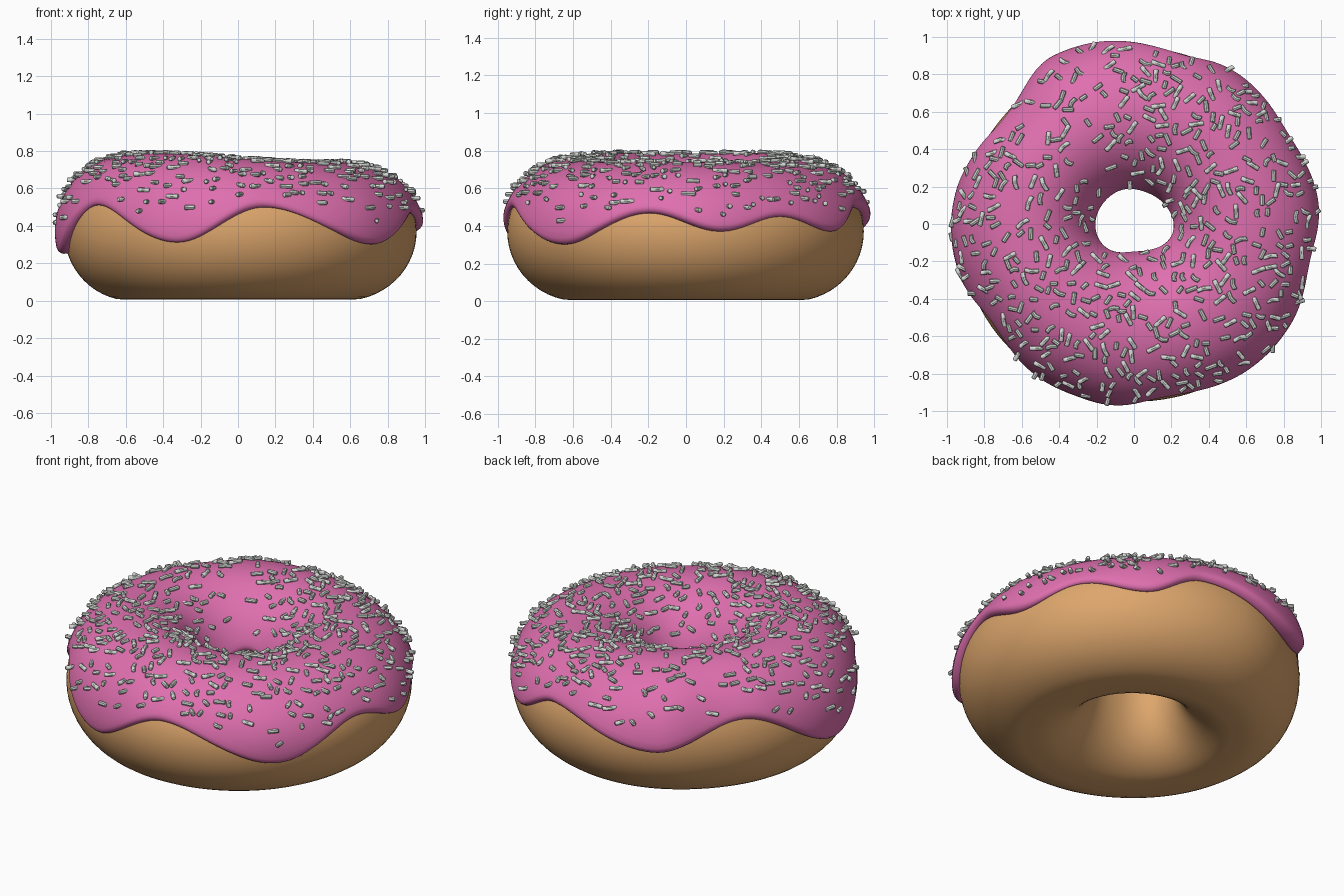
import bpy, bmesh, math, random
from mathutils import Vector, Matrix

if "Cube" in bpy.data.objects:
    bpy.data.objects.remove(bpy.data.objects["Cube"])

random.seed(7)
R, ZC = 0.57, 0.37          # tube centre radius and height


def material(name, rgb):
    m = bpy.data.materials.new(name)
    m.diffuse_color = (*rgb, 1)
    m.use_nodes = True
    m.node_tree.nodes["Principled BSDF"].inputs["Base Color"].default_value = m.diffuse_color
    return m


def keyed(keys, deg):
    """Periodic smooth interpolation through (angle, value) pairs."""
    deg %= 360
    pts = [(keys[-1][0] - 360, keys[-1][1])] + keys + [(keys[0][0] + 360, keys[0][1])]
    for (a, u), (b, v) in zip(pts, pts[1:]):
        if a <= deg <= b:
            return u + (v - u) * (1 - math.cos(math.pi * (deg - a) / (b - a))) / 2


# Variation around the ring, by angle in degrees from +x
EDGE = [(11, .37), (32, .46), (54, .37), (74, .51), (115, .36), (145, .51),
        (185, .25), (215, .51), (250, .31), (279, .51), (318, .30), (348, .48)]
DOUGH = [(0, .955), (90, .945), (137, .905), (180, .93), (225, .94), (270, .95), (315, .96)]
OUTLINE = [(2, .998), (28, .975), (60, .98), (100, 1.0), (115, 1.0), (137, .925), (155, .955),
           (183, .98), (215, .96), (248, .97), (270, .985), (290, .975), (318, .997), (348, .99)]
HOLE = [(0, .20), (90, .175), (180, .205), (270, .145)]


def surface(deg, phi, k=0.0):
    """Point on the ring; k = 0 is the dough, k = 1 the icing surface."""
    c, s = math.cos(phi), math.sin(phi)
    top = .762 - .028 * math.cos(math.radians(deg)) + .006 * math.cos(math.radians(3 * deg))
    t = .034
    if c > 0:
        a = keyed(DOUGH, deg) - R
        t += (keyed(OUTLINE, deg) - keyed(DOUGH, deg) - t) * c * c
    else:
        a = R - keyed(HOLE, deg) - .03
        t += (.03 - t) * c * c
    b = top - .034 - ZC if s > 0 else ZC
    r = R + a * c + k * t * c
    z = ZC + b * s + k * t * s
    if k == 0:
        z = max(z, .006)                       # flattened underside
    th = math.radians(deg)
    return Vector((r * math.cos(th), r * math.sin(th), z))


def edge_phi(z):
    return math.asin(max(-.9, min(.9, (z - ZC) / .38)))


def icing_range(deg):
    inner = .40 + .045 * math.cos(math.radians(3 * deg + 40))
    return edge_phi(keyed(EDGE, deg)), math.pi - edge_phi(inner)


def ring_object(name, section, count, mat):
    """Loft closed sections around the z axis."""
    bm = bmesh.new()
    rings = [[bm.verts.new(p) for p in section(360 * i / count)] for i in range(count)]
    n = len(rings[0])
    for i in range(count):
        A, B = rings[i], rings[(i + 1) % count]
        for j in range(n):
            bm.faces.new((A[j], B[j], B[(j + 1) % n], A[(j + 1) % n]))
    return finish(name, bm, mat, 180)


def finish(name, bm, mat, angle):
    bmesh.ops.recalc_face_normals(bm, faces=bm.faces)
    me = bpy.data.meshes.new(name)
    bm.to_mesh(me)
    bm.free()
    me.materials.append(mat)
    ob = bpy.data.objects.new(name, me)
    bpy.context.collection.objects.link(ob)
    bpy.ops.object.select_all(action='DESELECT')
    ob.select_set(True)
    bpy.context.view_layer.objects.active = ob
    bpy.ops.object.shade_smooth_by_angle(angle=math.radians(angle))
    return ob


# Dough ring
def dough_section(deg):
    return [surface(deg, 2 * math.pi * j / 56) for j in range(56)]


ring_object("dough", dough_section, 120, material("golden dough", (.72, .38, .15)))


# Icing shell with a rounded, dripping rim
def icing_section(deg):
    p0, p1 = icing_range(deg)
    w = .10
    rim = [.002, .012, .03, .06]
    offs = rim + [w + (p1 - p0 - 2 * w) * j / 36 for j in range(37)] + [p1 - p0 - u for u in reversed(rim)]
    pts = []
    for u in offs:
        e = min(1, min(u, p1 - p0 - u) / w)
        pts.append(surface(deg, p0 + u, math.sqrt(1 - (1 - e) ** 2)))
    for j in range(25):                        # underside, just inside the dough
        pts.append(surface(deg, p1 + (p0 - p1) * j / 24, -.1))
    return pts


ring_object("icing", icing_section, 180, material("pink icing", (.74, .16, .43)))


# Sprinkles: short rods lying level, turned at random, some slightly bent
def add_sprinkle(bm, centre, turn, tilt, length, bend, rad=.0125):
    M = Matrix.Translation(centre) @ Matrix.Rotation(turn, 4, 'Z') @ Matrix.Rotation(tilt, 4, 'Y')
    rings = []
    for f, q in ((-.5, .7), (-.44, 1), (0, 1), (.44, 1), (.5, .7)):
        y = bend * (1 - 4 * f * f)
        rings.append([bm.verts.new(M @ Vector((f * length,
                      y + q * rad * math.cos(a * math.pi / 4),
                      q * rad * math.sin(a * math.pi / 4)))) for a in range(8)])
    for A, B in zip(rings, rings[1:]):
        for j in range(8):
            bm.faces.new((A[j], A[(j + 1) % 8], B[(j + 1) % 8], B[j]))
    bm.faces.new(rings[0])
    bm.faces.new(rings[-1])


bm = bmesh.new()
placed = []
for _ in range(30000):
    if len(placed) >= 500:
        break
    deg = random.uniform(0, 360)
    p0, p1 = icing_range(deg)
    phi = random.uniform(p0 + .2, p1 - .25)
    p = surface(deg, phi, 1)
    if random.random() > math.hypot(p.x, p.y):              # even spread by area
        continue
    if random.random() > max(.1, math.sin(phi)) ** .8:      # fewer on the sides
        continue
    if -.6 < p.x < -.1 and .1 < p.y < .9 and random.random() < .6:
        continue                                            # sparse patch
    if any((p - q).length < .042 for q in placed):
        continue
    placed.append(p)
    bend = random.choice((0, 0, 0, .008))
    add_sprinkle(bm, p + Vector((0, 0, .006)), random.uniform(0, math.pi),
                 random.uniform(-.08, .08), random.uniform(.04, .082), bend)
finish("sprinkles", bm, material("pale grey sprinkles", (.66, .69, .66)), 40)
